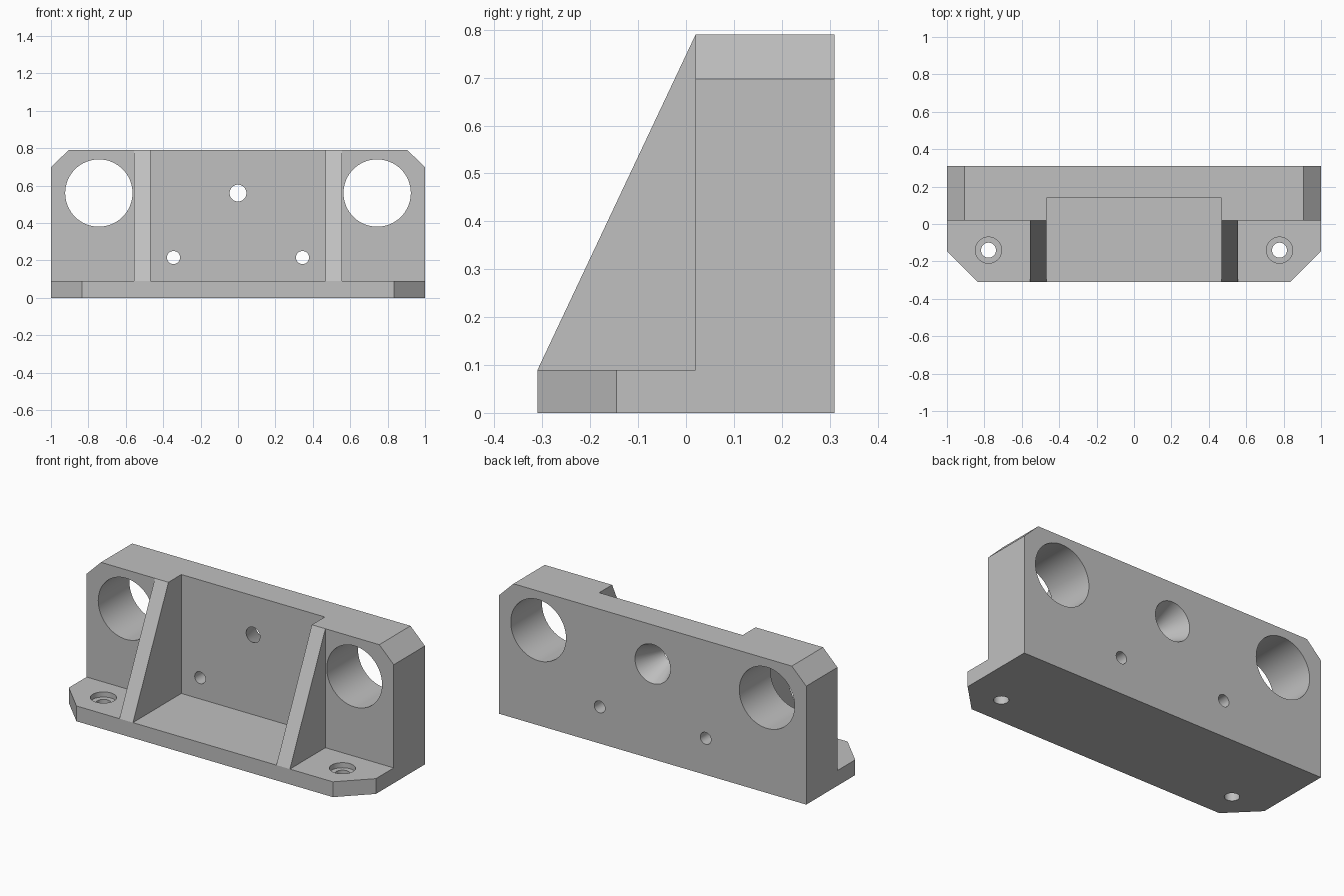
import bpy, bmesh, math
from mathutils import Vector, Matrix

cube = bpy.data.objects.get("Cube")
if cube:
    bpy.data.objects.remove(cube, do_unlink=True)

grey = bpy.data.materials.new("machined grey")
grey.use_nodes = True
COLOUR = (0.53, 0.53, 0.53, 1)
grey.diffuse_color = COLOUR
grey.node_tree.nodes["Principled BSDF"].inputs["Base Color"].default_value = COLOUR


def finish(name, bm):
    bmesh.ops.recalc_face_normals(bm, faces=bm.faces)
    mesh = bpy.data.meshes.new(name)
    bm.to_mesh(mesh)
    bm.free()
    mesh.materials.append(grey)
    obj = bpy.data.objects.new(name, mesh)
    bpy.context.collection.objects.link(obj)
    return obj


def prism(name, axis, outline, start, end):
    """Extrude an outline along axis x (y,z), y (x,z) or z (x,y)."""
    bm = bmesh.new()
    i = "xyz".index(axis)
    points = []
    for p in outline:
        co = list(p)
        co.insert(i, start)
        points.append(bm.verts.new(co))
    face = bm.faces.new(points)
    made = bmesh.ops.extrude_face_region(bm, geom=[face])["geom"]
    move = Vector((0, 0, 0))
    move[i] = end - start
    bmesh.ops.translate(bm, vec=move, verts=[v for v in made if isinstance(v, bmesh.types.BMVert)])
    return finish(name, bm)


def rod(name, axis, centre, start_radius, end_radius, length):
    """Round cutter along y or z; start is the low end of the axis."""
    bm = bmesh.new()
    turn = Matrix.Rotation(-math.pi / 2, 4, "X") if axis == "y" else Matrix()
    bmesh.ops.create_cone(bm, cap_ends=True, segments=64, radius1=start_radius,
                          radius2=end_radius, depth=length,
                          matrix=Matrix.Translation(centre) @ turn)
    return finish(name, bm)


def combine(body, tool, operation):
    tool.hide_render = True
    mod = body.modifiers.new(operation.lower(), "BOOLEAN")
    mod.operation = operation
    mod.solver = "EXACT"
    mod.object = tool
    bpy.context.view_layer.objects.active = body
    bpy.ops.object.modifier_apply(modifier=mod.name)
    bpy.data.objects.remove(tool, do_unlink=True)


FRONT, WALL, POCKET, BACK = -0.31, 0.02, 0.14, 0.31
BASE, TOP = 0.09, 0.79
INNER, OUTER = 0.467, 0.555

# Upright block with chamfered top corners
body = prism("mounting_bracket", "y",
             [(-1, 0), (1, 0), (1, 0.697), (0.906, TOP), (-0.906, TOP), (-1, 0.697)],
             WALL, BACK)

# Foot plate with clipped front corners
foot = prism("foot_plate", "z",
             [(-0.835, FRONT), (0.835, FRONT), (1, -0.145), (1, WALL + 0.1),
              (-1, WALL + 0.1), (-1, -0.145)], 0, BASE)
combine(body, foot, "UNION")

# Recess between the ribs, open at the top
recess = prism("recess_cutter", "z",
               [(-INNER, FRONT - 0.1), (INNER, FRONT - 0.1), (INNER, POCKET), (-INNER, POCKET)],
               BASE, TOP + 0.1)
combine(body, recess, "DIFFERENCE")

# Sloping ribs
for side in (-1, 1):
    rib = prism("rib", "x", [(FRONT, BASE), (WALL, BASE), (WALL, TOP)],
                side * INNER, side * OUTER)
    combine(body, rib, "UNION")

# Paired holes: large bores, small wall holes, counterbored foot holes
for side in (-1, 1):
    for cutter in (
        rod("bore", "y", (side * 0.744, 0.2, 0.56), 0.18, 0.18, 0.6),
        rod("wall_hole", "y", (side * 0.345, 0.2, 0.215), 0.035, 0.035, 0.5),
        rod("foot_hole", "z", (side * 0.778, -0.14, 0.05), 0.04, 0.04, 0.3),
        rod("foot_counterbore", "z", (side * 0.778, -0.14, BASE + 0.02), 0.07, 0.07, 0.1),
    ):
        combine(body, cutter, "DIFFERENCE")

# Tapered centre hole, wider at the back
slope = (0.115 - 0.045) / (BACK - POCKET)
extra = 0.05
taper = rod("taper_cutter", "y", (0, (POCKET + BACK) / 2, 0.56),
            0.045 - slope * extra, 0.115 + slope * extra, BACK - POCKET + 2 * extra)
combine(body, taper, "DIFFERENCE")

# Crisp edges, smooth bores
bpy.ops.object.select_all(action="DESELECT")
body.select_set(True)
bpy.context.view_layer.objects.active = body
bpy.ops.object.shade_smooth_by_angle(angle=math.radians(20))
